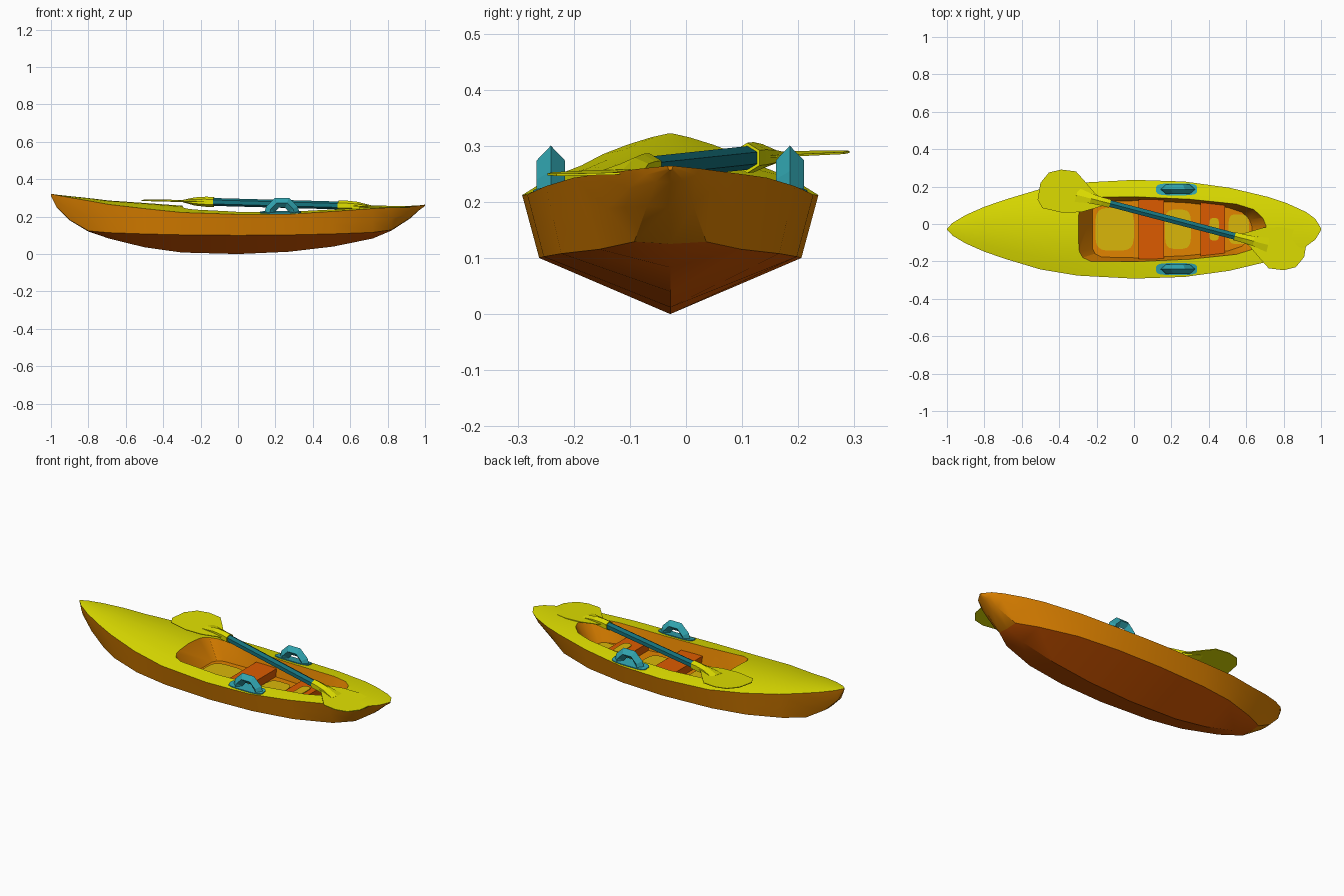
import bpy, bmesh, math
from mathutils import Vector

if "Cube" in bpy.data.objects:
    bpy.data.objects.remove(bpy.data.objects["Cube"])

CY = -0.028   # hull centre line
FLOOR = 0.13  # cockpit floor height


def mat(name, rgb):
    m = bpy.data.materials.new(name)
    m.diffuse_color = (*rgb, 1)
    m.use_nodes = True
    m.node_tree.nodes["Principled BSDF"].inputs["Base Color"].default_value = m.diffuse_color
    return m


YELLOW = mat("yellow", (0.74, 0.74, 0.0))
ORANGE = mat("orange", (0.76, 0.23, 0.0))
RED = mat("red_orange", (0.72, 0.105, 0.0))
GOLD = mat("gold", (0.70, 0.47, 0.003))
TEAL = mat("teal", (0.03, 0.37, 0.43))
DARK_TEAL = mat("dark_teal", (0.008, 0.175, 0.21))


def make(name, rings, mats, pick=lambda i, j, c: 0):
    """Closed loft through rings of points; pick chooses each face's material."""
    bm = bmesh.new()
    vs = [[bm.verts.new(p) for p in r] for r in rings]
    n = len(rings[0])
    for i in range(len(vs) - 1):
        for j in range(n):
            k = (j + 1) % n
            f = bm.faces.new((vs[i][j], vs[i][k], vs[i + 1][k], vs[i + 1][j]))
            f.material_index = pick(i, j, f.calc_center_median())
    for i, r in ((-1, vs[0]), (-2, vs[-1])):
        f = bm.faces.new(r)
        f.material_index = pick(i, 0, f.calc_center_median())
    bmesh.ops.recalc_face_normals(bm, faces=bm.faces)
    me = bpy.data.meshes.new(name)
    bm.to_mesh(me)
    bm.free()
    for m in mats:
        me.materials.append(m)
    ob = bpy.data.objects.new(name, me)
    bpy.context.collection.objects.link(ob)
    return ob


def plate(name, outline, zfun, thick, m):
    """Thin plate that follows a height function."""
    return make(name, [[(x, y, zfun(x, y) + d) for x, y in outline] for d in (0, thick)], [m])


def rounded(cx, cy, hx, hy, n=20, p=0.5):
    """Rounded rectangle outline."""
    out = []
    for k in range(n):
        a = 2 * math.pi * (k + 0.5) / n
        c, s = math.cos(a), math.sin(a)
        out.append((cx + hx * math.copysign(abs(c) ** p, c), cy + hy * math.copysign(abs(s) ** p, s)))
    return out


def tube(name, path, sizes, side, m, n=6, start=30):
    """Swept n-gon; sizes are (across, up) radii."""
    pts = [Vector(p) for p in path]
    side = Vector(side).normalized()
    rings = []
    for i, p in enumerate(pts):
        t = (pts[min(i + 1, len(pts) - 1)] - pts[max(i - 1, 0)]).normalized()
        up = side.cross(t).normalized()
        a, b = sizes[i]
        rings.append([p + side * a * math.cos(w) + up * b * math.sin(w)
                      for w in (math.radians(start + 360 / n * k) for k in range(n))])
    return make(name, rings, [m])


# Hull stations: x, half width, sheer height, keel height
STATIONS = [
    (-1, .003, .322, .312), (-.97, .034, .315, .25), (-.9, .076, .302, .18),
    (-.8, .12, .285, .12), (-.69, .158, .265, .083), (-.5, .215, .243, .036),
    (-.3, .248, .222, .008), (0, .264, .212, 0), (.27, .255, .213, .012),
    (.51, .222, .228, .04), (.72, .172, .243, .083), (.82, .138, .248, .125),
    (.92, .092, .254, .19), (.97, .055, .259, .235), (1, .005, .264, .257)]


def crown(x):
    return (0.04 if x < -0.2 else 0.024) * (1 - x * x)


def deck_z(x, y):
    for a, b in zip(STATIONS, STATIONS[1:]):
        if a[0] <= x <= b[0]:
            t = (x - a[0]) / (b[0] - a[0])
            w, z = (a[i] + (b[i] - a[i]) * t for i in (1, 2))
            return z + crown(x) * (1 - min(1, ((y - CY) / w) ** 2))
    return 0.25


rings = []
for x, w, zs, zk in STATIONS:
    cw = w * max(0.45, 0.885 * (1 - (abs(x) / 0.9) ** 8))
    cz = max(zk + 0.06 * cw, 0.1 + 0.02 * (x / 0.82) ** 2)
    half = [(cw, cz), (max((w + cw) / 2, 0.82 * w), (zs + cz) / 2), (w, zs)]
    half += [(w * f, zs + crown(x) * (1 - f * f)) for f in (0.7, 0.35)]
    prof = [(0, zk)] + half + [(0, zs + crown(x))] + [(-y, z) for y, z in reversed(half)]
    rings.append([(x, CY + y, z) for y, z in prof])


def hull_mat(i, j, c):
    if i < 0:
        return 1
    if j in (0, 11):
        return 2 if abs(c.x) < 0.84 else 1
    return 0 if 3 <= j <= 8 else 1


hull = make("hull", rings, [YELLOW, ORANGE, RED], hull_mat)

# Cockpit well, cut out of the hull with tapering walls
half = [(-.29, .12), (-.275, .152), (-.235, .173), (0, .178), (.3, .164),
        (.55, .135), (.64, .105), (.685, .06), (.7, .02)]
outline = half + [(x, -y) for x, y in reversed(half)]
cut = make("cockpit_cutter",
           [[(0.2 + (x - 0.2) * s, CY + y * s, z) for x, y in outline]
            for s, z in ((0.86, FLOOR), (1.14, FLOOR + 0.23))],
           [YELLOW, ORANGE, RED], lambda i, j, c: 1)
cut.hide_render = True
mod = hull.modifiers.new("cockpit", 'BOOLEAN')
mod.operation = 'DIFFERENCE'
mod.solver = 'EXACT'
mod.object = cut
bpy.context.view_layer.objects.active = hull
hull.select_set(True)
bpy.ops.object.modifier_apply(modifier=mod.name)
bpy.data.objects.remove(cut)
bpy.ops.object.shade_smooth_by_angle(angle=math.radians(30))

# Benches
SEAT = FLOOR + 0.045
for name, x0, x1, hy in (("front_seat", .025, .16, .16), ("rear_seat", .355, .487, .146)):
    make(name, [[(x, CY + s * h, z) for x, s in ((x0, -1), (x1, -1), (x1, 1), (x0, 1))]
                for z, h in ((FLOOR - 0.005, hy * 0.93), (SEAT, hy))], [RED])

# Floor and seat pads
for i, (x0, x1, hy, z) in enumerate(((-.207, .0, .115, FLOOR), (.165, .305, .105, FLOOR),
                                     (.505, .615, .08, FLOOR), (.402, .455, .06, SEAT))):
    plate("pad_%d" % (i + 1), rounded((x0 + x1) / 2, CY, (x1 - x0) / 2, hy),
          lambda x, y, z=z: z - 0.002, 0.006, GOLD)

# Carry handles with base plates
for name, s in (("left", -1), ("right", 1)):
    y = CY + s * 0.213
    plate(name + "_handle_base", rounded(.228, y, .11, .032), deck_z, 0.005, TEAL)
    path = [(.165, y, .205), (.175, y, .24), (.208, y, .274),
            (.262, y, .274), (.295, y, .24), (.305, y, .205)]
    tube(name + "_handle", path, [(.025, .028)] * 6, (0, 1, 0), TEAL, 4, 0)

# Paddle: shaft, two collars and two blades, point-symmetric about its middle
PX, PY = 0.205, 0.022
AX = Vector((-0.967, 0.253))


def paddle_z(x, y):
    return 0.269 - 0.02 * (x - PX) + 0.03 * (y - PY)


def along(t):
    x, y = PX + AX.x * t, PY + AX.y * t
    return (x, y, paddle_z(x, y))


ACROSS = (AX.y, -AX.x, 0)
tube("paddle_shaft", [along(-.37), along(.37)], [(.021, .021)] * 2, ACROSS, DARK_TEAL)
blade = [(-.515, .13), (-.5, .22), (-.455, .275), (-.39, .291), (-.31, .281), (-.26, .225),
         (-.205, .16), (-.15, .128), (-.155, .1), (-.28, .064), (-.38, .06), (-.49, .085)]
for name, s in (("bow", 1), ("stern", -1)):
    tube(name + "_collar", [along(s * t) for t in (.345, .39, .45, .53)],
         [(.026, .027), (.026, .027), (.03, .022), (.045, .003)], ACROSS, YELLOW)
    pts = [(PX + s * (x - PX), PY + s * (y - PY)) for x, y in blade]
    plate(name + "_blade", pts, lambda x, y: paddle_z(x, y) - 0.002, 0.004, YELLOW)
